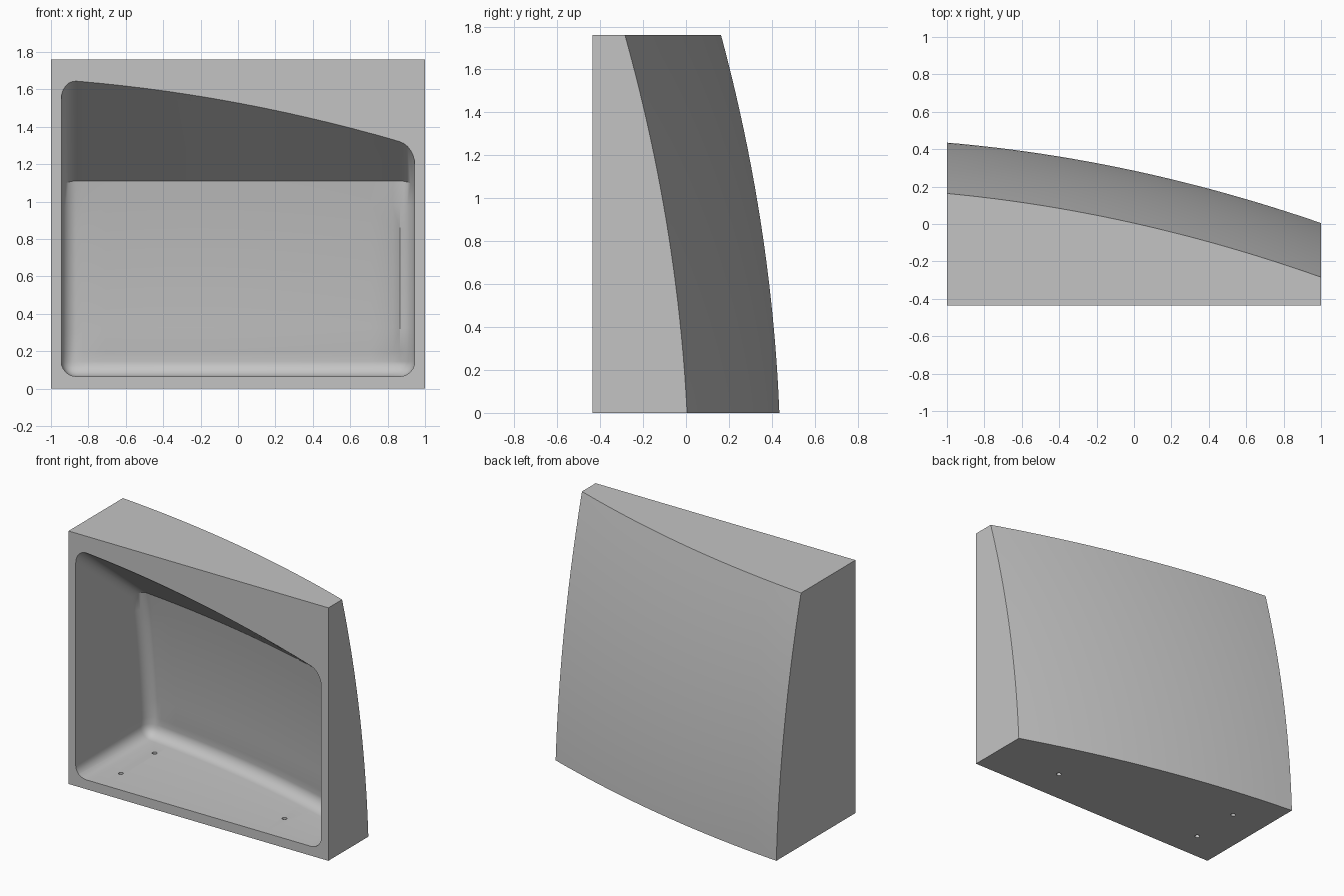
import bpy
import bmesh
from mathutils import Matrix, Vector

cube = bpy.data.objects.get("Cube")
if cube:
    bpy.data.objects.remove(cube, do_unlink=True)

FRONT, HEIGHT, WALL = -0.435, 1.76, 0.065
LEDGE = 1.11       # height where the sloped ceiling meets the back wall
OVERSHOOT = 0.06   # how far the cavity cutter passes the front face


def back_y(x, z):
    """Gently domed rear surface."""
    return 0.285 - 0.215 * x - 0.065 * x * x - 0.045 * z - 0.065 * z * z - 0.005 * x * z


def rim_z(x):
    """Upper edge of the opening on the front face."""
    return 1.527 - 0.187 * x - 0.06 * x * x


def sliced_cube(nx, nz):
    """Cube from -1 to 1, cut into even slices along x and z."""
    bm = bmesh.new()
    bmesh.ops.create_cube(bm, size=2)
    for axis, count in ((Vector((1, 0, 0)), nx), (Vector((0, 0, 1)), nz)):
        for i in range(1, count):
            bmesh.ops.bisect_plane(bm, geom=bm.verts[:] + bm.edges[:] + bm.faces[:],
                                   plane_co=axis * (2 * i / count - 1), plane_no=axis)
    return bm


def make_object(name, bm):
    bmesh.ops.recalc_face_normals(bm, faces=bm.faces[:])
    mesh = bpy.data.meshes.new(name)
    bm.to_mesh(mesh)
    bm.free()
    obj = bpy.data.objects.new(name, mesh)
    bpy.context.collection.objects.link(obj)
    return obj


# Outer housing: flat front and sides, domed back
bm = sliced_cube(24, 20)
for v in bm.verts:
    x, z = v.co.x, (v.co.z + 1) / 2 * HEIGHT
    v.co = (x, back_y(x, z) if v.co.y > 0 else FRONT, z)
housing = make_object("housing", bm)

# Cavity cutter: follows the back, with a sloping ceiling and rounded inner edges
bm = sliced_cube(16, 8)


def box_sides(v):
    return {(i, c > 0) for i, c in enumerate(v.co) if abs(c) > 0.999}


BACK, OPENING, CEILING = (1, True), (1, False), (2, True)
rounded = []
for e in bm.edges:
    shared = box_sides(e.verts[0]) & box_sides(e.verts[1])
    if len(shared) == 2 and OPENING not in shared and shared != {BACK, CEILING}:
        rounded.append(e)
for v in bm.verts:
    x, t = v.co.x * (1 - WALL + 0.01), (v.co.z + 1) / 2
    if v.co.y > 0:
        z = WALL + t * (LEDGE - WALL)
        v.co = (x, back_y(x, z) - WALL, z)
    else:
        depth = back_y(x, LEDGE) - WALL - FRONT
        top = LEDGE + (rim_z(x) - LEDGE) * (depth + OVERSHOOT) / depth
        v.co = (x, FRONT - OVERSHOOT, WALL + t * (top - WALL))
bmesh.ops.bevel(bm, geom=rounded, offset=0.08, offset_type='OFFSET', segments=6,
                profile=0.5, affect='EDGES', clamp_overlap=True)
cutters = [make_object("cavity_cutter", bm)]

# Three small screw holes through the floor
for x, y in ((-0.74, -0.23), (-0.74, 0.14), (0.49, -0.19)):
    bm = bmesh.new()
    bmesh.ops.create_cone(bm, cap_ends=True, segments=20, radius1=0.016, radius2=0.016,
                          depth=0.2, matrix=Matrix.Translation((x, y, 0.03)))
    cutters.append(make_object("screw_hole_cutter", bm))

# Cut everything out of the housing
bpy.ops.object.select_all(action='DESELECT')
housing.select_set(True)
bpy.context.view_layer.objects.active = housing
for cutter in cutters:
    cutter.hide_render = True
    mod = housing.modifiers.new("cut", 'BOOLEAN')
    mod.operation = 'DIFFERENCE'
    mod.solver = 'EXACT'
    mod.object = cutter
    bpy.ops.object.modifier_apply(modifier=mod.name)
    bpy.data.objects.remove(cutter, do_unlink=True)

# Single plain grey material
grey = bpy.data.materials.new("plain_grey")
grey.use_nodes = True
colour = (0.55, 0.55, 0.55, 1)
grey.diffuse_color = colour
grey.node_tree.nodes["Principled BSDF"].inputs["Base Color"].default_value = colour
housing.data.materials.clear()
housing.data.materials.append(grey)
for face in housing.data.polygons:
    face.material_index = 0

bpy.ops.object.shade_smooth_by_angle(angle=0.5)
